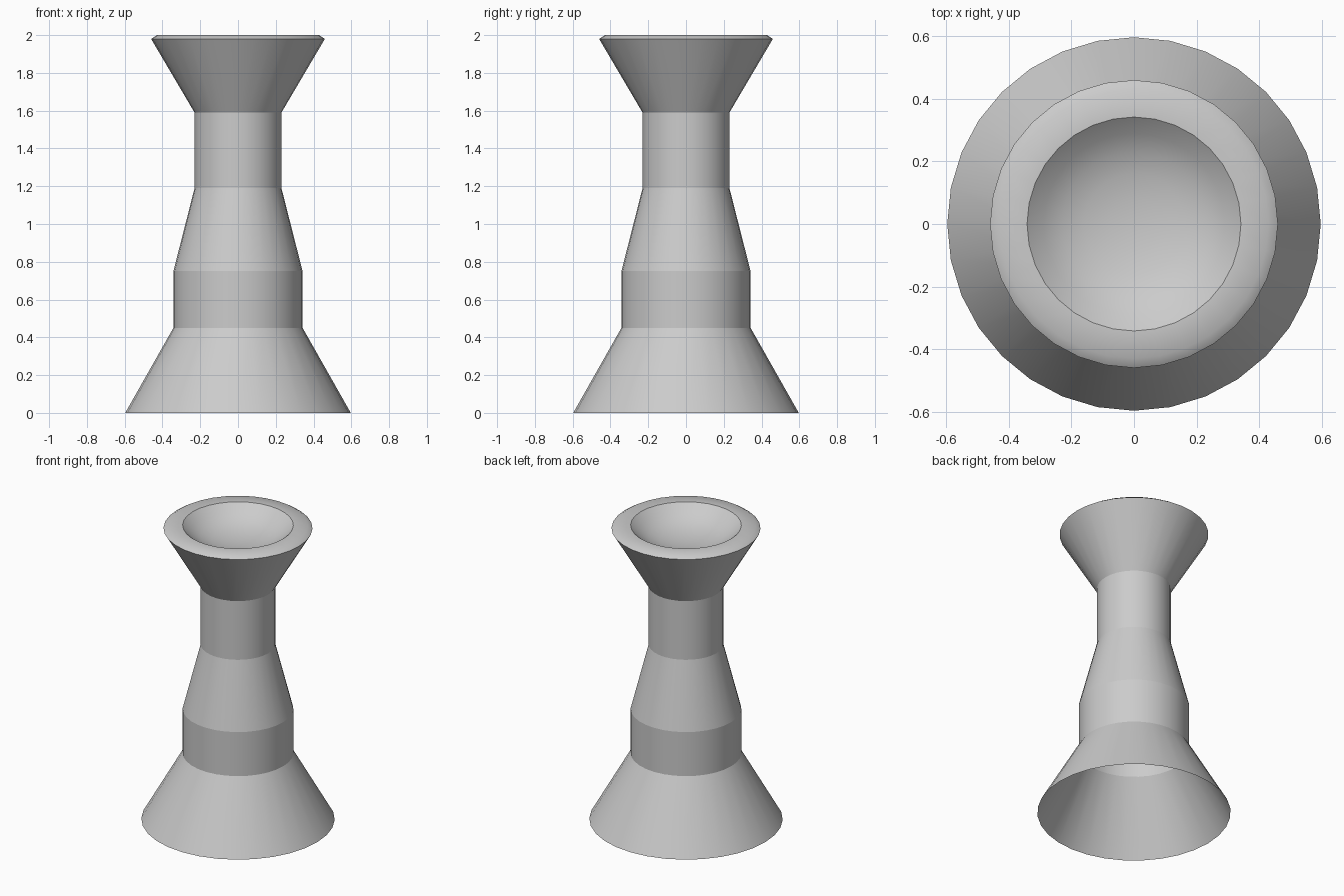
import bpy, bmesh
from math import cos, sin, pi

if "Cube" in bpy.data.objects:
    bpy.data.objects.remove(bpy.data.objects["Cube"])

SIDES = 32


def lathe(name, profile):
    """Open smooth surface of revolution from (radius, z) points; radius 0 makes a pole."""
    bm = bmesh.new()
    rings = []
    for r, z in profile:
        if r == 0:
            rings.append([bm.verts.new((0, 0, z))] * SIDES)
        else:
            rings.append([bm.verts.new((r * cos(2 * pi * i / SIDES), r * sin(2 * pi * i / SIDES), z))
                          for i in range(SIDES)])
    for low, high in zip(rings, rings[1:]):
        for i in range(SIDES):
            j = (i + 1) % SIDES
            quad = list(dict.fromkeys((low[i], low[j], high[j], high[i])))
            bm.faces.new(quad).smooth = True
    mesh = bpy.data.meshes.new(name)
    bm.to_mesh(mesh)
    bm.free()
    obj = bpy.data.objects.new(name, mesh)
    bpy.context.collection.objects.link(obj)
    return obj


# Hollow body sections, with a crisp break between each
lathe("base_flare", [(0.597, 0), (0.342, 0.45)])
lathe("lower_collar", [(0.342, 0.45), (0.342, 0.75)])
lathe("tapered_waist", [(0.342, 0.75), (0.23, 1.19)])
lathe("neck", [(0.23, 1.19), (0.23, 1.59)])
lathe("top_flare", [(0.23, 1.59), (0.46, 1.98)])

# Softly bevelled rim
lathe("rim", [(0.46, 1.98), (0.43, 2.0), (0.342, 2.0)])

# Shallow dish in the top
lathe("bowl", [(0.342, 2.0), (0.29, 1.955), (0.23, 1.92), (0.16, 1.897), (0.08, 1.884), (0, 1.88)])
